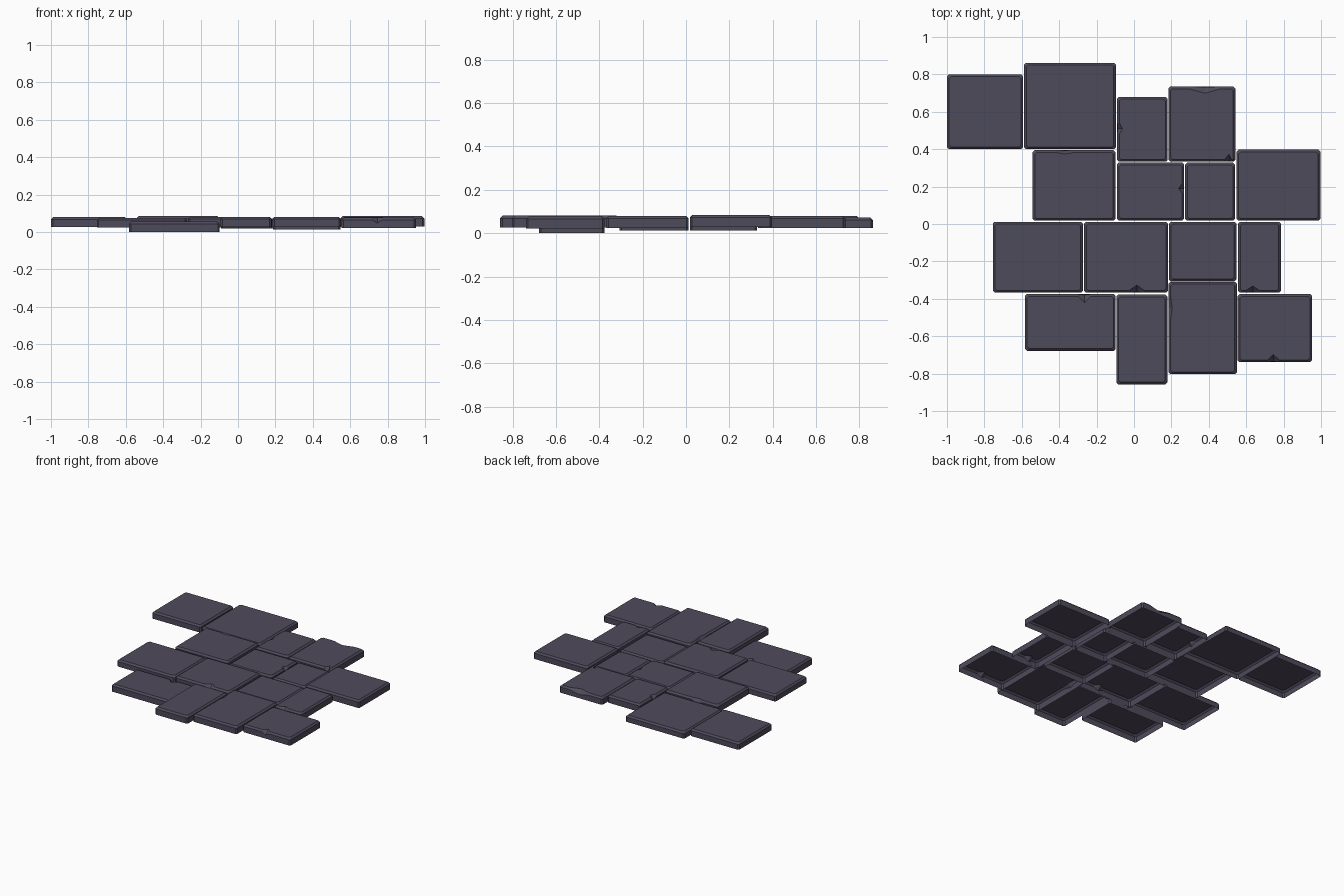
import bpy, bmesh
from mathutils import Vector

if "Cube" in bpy.data.objects:
    bpy.data.objects.remove(bpy.data.objects["Cube"])

stone_mat = bpy.data.materials.new("slate_violet")
stone_mat.diffuse_color = (0.078, 0.069, 0.105, 1)
stone_mat.use_nodes = True
stone_mat.node_tree.nodes["Principled BSDF"].inputs["Base Color"].default_value = stone_mat.diffuse_color

HEIGHT, BEVEL, ROUND = 0.055, 0.012, 0.01


def ring(x0, x1, y0, y1, r, chips, depth_scale):
    """Outline with clipped corners and V notches; returns (point, is_notch_tip)."""
    corners = [Vector(c) for c in ((x0, y0), (x1, y0), (x1, y1), (x0, y1))]
    inward = [Vector(v) for v in ((0, 1), (-1, 0), (0, -1), (1, 0))]
    pts = []
    for i in range(4):
        a, b = corners[i], corners[(i + 1) % 4]
        d = (b - a).normalized()
        pts.append((a + d * r, False))
        for side, pos, width, depth in chips:
            if "bottom right top left".split()[i] != side:
                continue
            mid = Vector((pos, a.y)) if i % 2 == 0 else Vector((a.x, pos))
            pts.append((mid - d * width / 2, False))
            pts.append((mid + inward[i] * depth * depth_scale, True))
            pts.append((mid + d * width / 2, False))
        pts.append((b - d * r, False))
    return pts


def stone(name, x0, x1, y0, y1, z, chips=(), h=HEIGHT):
    """Open-bottomed slab: walls, bevel band and flat cap."""
    bm = bmesh.new()
    b = BEVEL
    levels = [
        (ring(x0, x1, y0, y1, ROUND, chips, 0), z, 0),
        (ring(x0, x1, y0, y1, ROUND, chips, 0.1), z + h - b, 0.018),
        (ring(x0 + b, x1 - b, y0 + b, y1 - b, ROUND, chips, 0.8), z + h, 0),
    ]
    rings = [[bm.verts.new((p.x, p.y, lz - (drop if tip else 0))) for p, tip in pts]
             for pts, lz, drop in levels]
    n = len(rings[0])
    for lo, hi in zip(rings, rings[1:]):
        for i in range(n):
            j = (i + 1) % n
            bm.faces.new((lo[i], lo[j], hi[j], hi[i]))
    bm.faces.new(rings[-1])
    mesh = bpy.data.meshes.new(name)
    bm.to_mesh(mesh)
    bm.free()
    mesh.materials.append(stone_mat)
    bpy.context.collection.objects.link(bpy.data.objects.new(name, mesh))


# Back row
stone("back_stone_1", -1.0, -0.593, 0.40, 0.80, 0.027, h=0.052)
stone("back_stone_2", -0.588, -0.097, 0.40, 0.862, 0.025, h=0.048)
stone("back_stone_3", -0.09, 0.18, 0.333, 0.68, 0.025, [("left", 0.51, 0.06, 0.02)])
stone("back_stone_4", 0.184, 0.542, 0.333, 0.735, 0.025,
      [("top", 0.38, 0.17, 0.03), ("bottom", 0.51, 0.05, 0.04)])
# Second row
stone("upper_stone_1", -0.542, -0.10, 0.018, 0.395, 0.03, [("top", -0.37, 0.1, 0.012)])
stone("upper_stone_2", -0.092, 0.268, 0.018, 0.328, 0.018, [("right", 0.19, 0.05, 0.022)])
stone("upper_stone_3", 0.274, 0.54, 0.018, 0.328, 0.013)
stone("upper_stone_4", 0.548, 0.997, 0.018, 0.397, 0.029)
# Third row
stone("lower_stone_1", -0.755, -0.273, -0.367, 0.012, 0.025, h=0.05)
stone("lower_stone_2", -0.267, 0.182, -0.367, 0.012, 0.025, [("bottom", 0.015, 0.08, 0.035)])
stone("lower_stone_3", 0.187, 0.547, -0.307, 0.012, 0.013)
stone("lower_stone_4", 0.557, 0.785, -0.367, 0.012, 0.025, [("bottom", 0.635, 0.07, 0.03)])
# Front row
stone("front_stone_1", -0.583, -0.098, -0.678, -0.375, 0.0, [("top", -0.265, 0.07, 0.042)])
stone("front_stone_2", -0.094, 0.178, -0.857, -0.378, 0.026)
stone("front_stone_3", 0.184, 0.55, -0.803, -0.31, 0.026, [("left", -0.45, 0.12, 0.01)])
stone("front_stone_4", 0.554, 0.952, -0.738, -0.375, 0.022, [("bottom", 0.745, 0.06, 0.035)])
